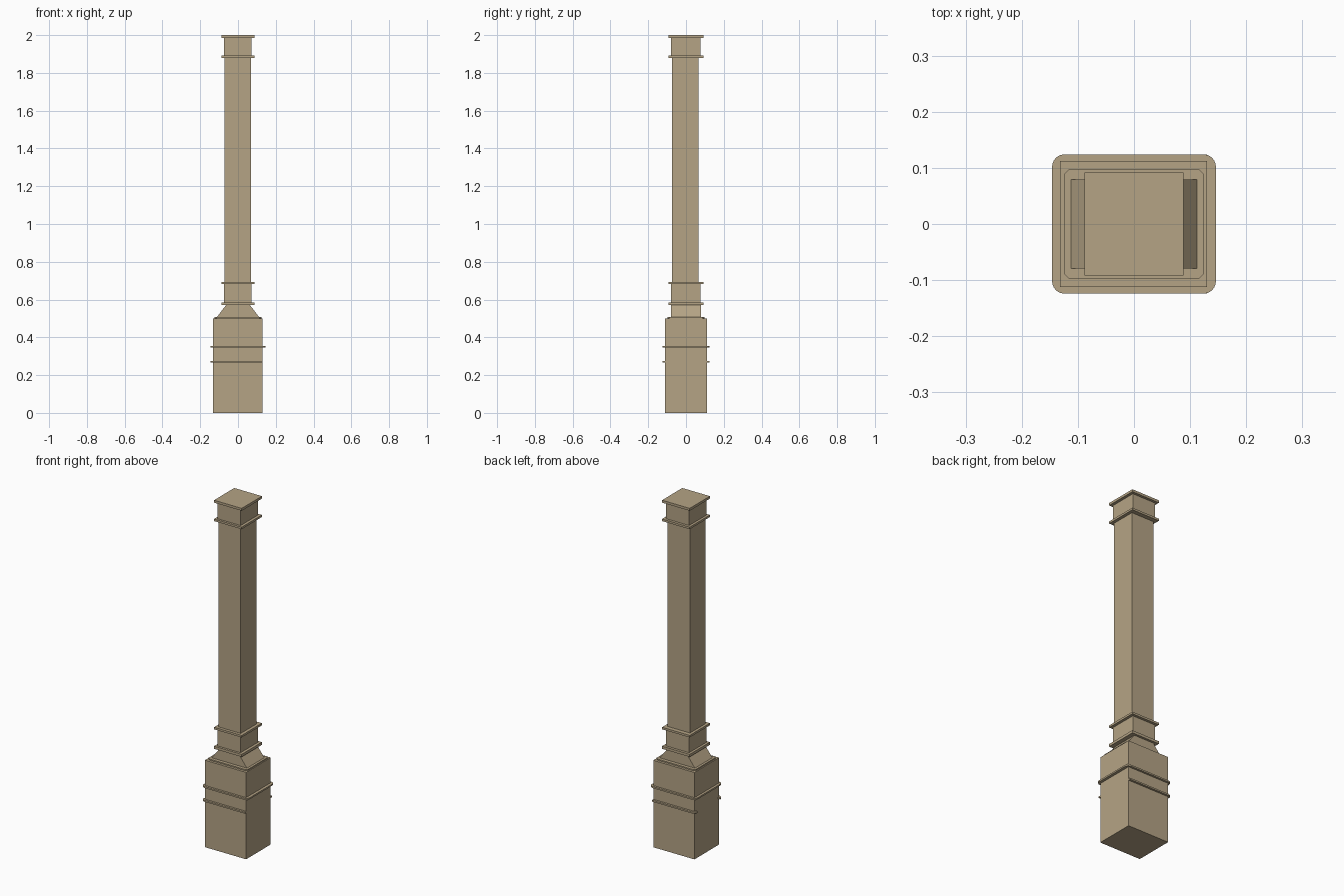
import bpy, bmesh, math

if "Cube" in bpy.data.objects:
    bpy.data.objects.remove(bpy.data.objects["Cube"])

stone = bpy.data.materials.new("warm_stone")
stone.diffuse_color = (0.46, 0.37, 0.235, 1)
stone.use_nodes = True
stone.node_tree.nodes["Principled BSDF"].inputs["Base Color"].default_value = stone.diffuse_color


def prism(name, pts, lo, hi, axis="z"):
    """Extrude a 2D outline between lo and hi along z (xy outline) or y (xz outline)."""
    bm = bmesh.new()
    place = (lambda a, b, t: (a, b, t)) if axis == "z" else (lambda a, b, t: (a, t, b))
    low = [bm.verts.new(place(a, b, lo)) for a, b in pts]
    high = [bm.verts.new(place(a, b, hi)) for a, b in pts]
    bm.faces.new(low)
    bm.faces.new(high)
    n = len(pts)
    for i in range(n):
        j = (i + 1) % n
        bm.faces.new((low[i], low[j], high[j], high[i]))
    bmesh.ops.recalc_face_normals(bm, faces=bm.faces)
    me = bpy.data.meshes.new(name)
    bm.to_mesh(me)
    bm.free()
    me.materials.append(stone)
    ob = bpy.data.objects.new(name, me)
    bpy.context.collection.objects.link(ob)
    return ob


def rect(x0, x1, y0, y1):
    return [(x0, y0), (x1, y0), (x1, y1), (x0, y1)]


def rounded(hx, hy, r, steps):
    pts = []
    for k, (sx, sy) in enumerate(((1, 1), (-1, 1), (-1, -1), (1, -1))):
        for i in range(steps + 1):
            a = math.pi / 2 * (k + i / steps)
            pts.append((sx * (hx - r) + r * math.cos(a), sy * (hy - r) + r * math.sin(a)))
    return pts


# pedestal and its cut-corner top plate
prism("pedestal", rect(-0.132, 0.13, -0.112, 0.112), 0, 0.5)
prism("pedestal_top_plate", rounded(0.125, 0.098, 0.01, 1), 0.498, 0.507)

# upper moulding runs all the way round
prism("upper_moulding", rounded(0.146, 0.124, 0.022, 6), 0.346, 0.355)

# lower moulding is on the front and back only, rounded at its left end
for name, s in (("front", -1), ("back", 1)):
    arc = [(-0.124 - 0.022 * math.sin(a), s * (0.102 + 0.022 * math.cos(a)))
           for a in (math.pi / 2 * i / 6 for i in range(7))]
    prism(name + "_lower_moulding", [(0.13, s * 0.102), (0.13, s * 0.124)] + arc, 0.267, 0.276)

# flared foot slopes on the left and right
prism("flared_foot", [(-0.112, 0.507), (0.112, 0.507), (0.06, 0.575), (-0.06, 0.575)],
      -0.079, 0.079, axis="y")

# shaft with a wider block at each end
prism("shaft", rect(-0.072, 0.07, -0.075, 0.067), 0.6, 1.95)
for name, lo, hi in (("lower_block", 0.575, 0.685), ("upper_block", 1.885, 1.99)):
    prism(name, rect(-0.074, 0.072, -0.079, 0.077), lo, hi)

# thin collars
for i, (lo, hi) in enumerate(((0.57, 0.585), (0.682, 0.694), (1.88, 1.892), (1.986, 2.0))):
    prism(f"collar_{i + 1}", rect(-0.088, 0.088, -0.092, 0.092), lo, hi)
